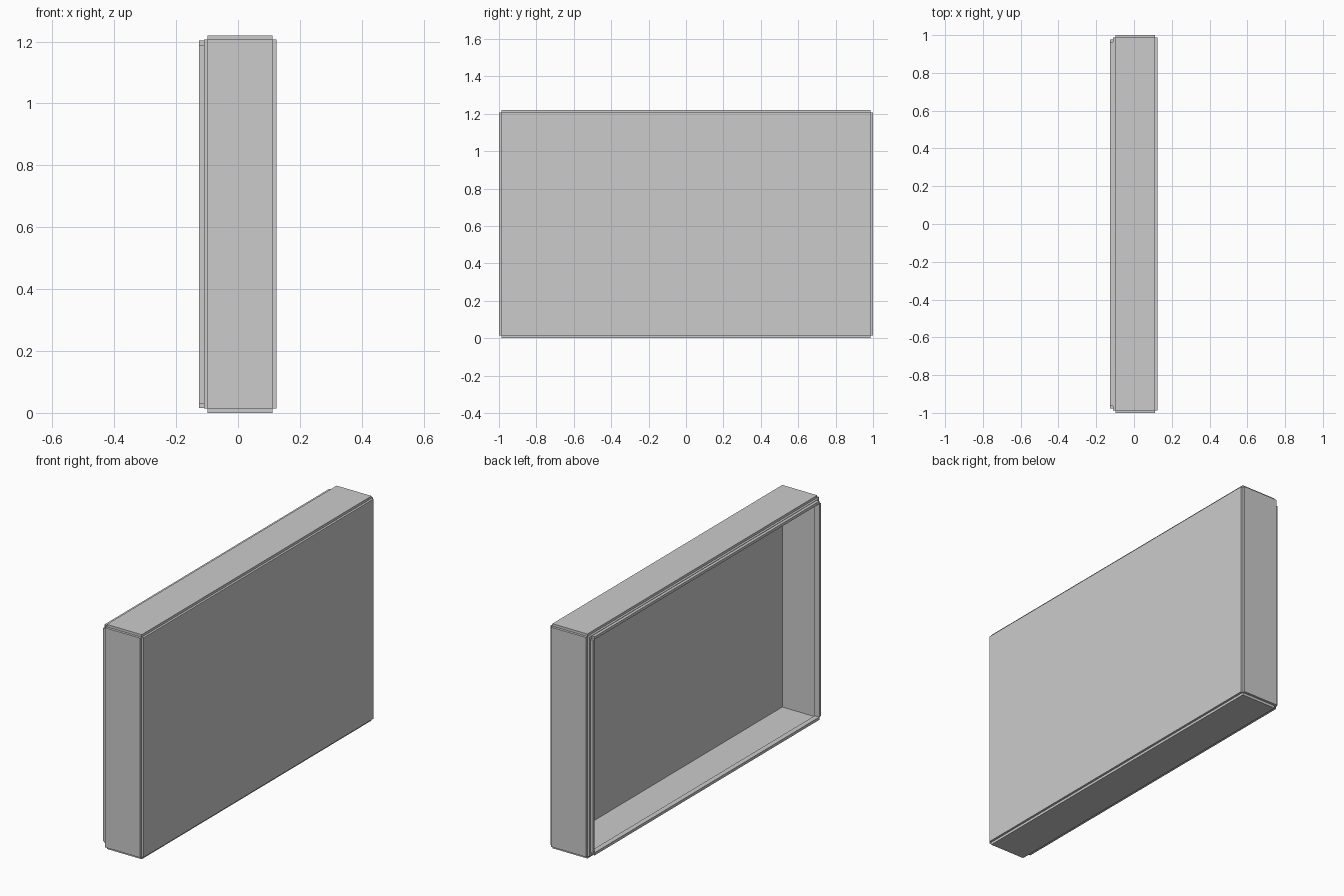
import bpy, bmesh

if "Cube" in bpy.data.objects:
    bpy.data.objects.remove(bpy.data.objects["Cube"])

MID_Z = 0.61
T = 0.0135          # panel thickness
Y, H = 1.0, 0.61    # half width and half height
CY, CH = Y - T, H - T
OY, OH = 0.964, 0.579   # half size of the opening


def finish(name, bm):
    bmesh.ops.recalc_face_normals(bm, faces=bm.faces)
    mesh = bpy.data.meshes.new(name)
    bm.to_mesh(mesh)
    bm.free()
    obj = bpy.data.objects.new(name, mesh)
    bpy.context.collection.objects.link(obj)


def box(name, x, y, z):
    """Box from (min, max) ranges; z is measured from the middle height."""
    bm = bmesh.new()
    bmesh.ops.create_cube(bm, size=1)
    for v in bm.verts:
        v.co = [r[0] if c < 0 else r[1] for c, r in zip(v.co, (x, y, z))]
        v.co.z += MID_Z
    finish(name, bm)


def ring(name, x, outer, inner):
    """Rectangular picture-frame ring."""
    bm = bmesh.new()
    loops = []
    for px, (a, b) in ((x[0], outer), (x[0], inner), (x[1], inner), (x[1], outer)):
        loops.append([bm.verts.new((px, s * a, MID_Z + t * b))
                      for s, t in ((1, 1), (-1, 1), (-1, -1), (1, -1))])
    for k in range(4):
        a, b = loops[k], loops[(k + 1) % 4]
        for i in range(4):
            j = (i + 1) % 4
            bm.faces.new((a[i], a[j], b[j], b[i]))
    finish(name, bm)


def span(s, inner, outer):
    return sorted((s * inner, s * outer))


def four_sides(name, x, inner, outer):
    """Two side boards and top/bottom boards with open stepped corners."""
    (iy, ih), (oy, oh) = inner, outer
    for s, side, level in ((1, "left", "top"), (-1, "right", "bottom")):
        box(f"{name}_{side}", x, span(s, iy, oy), (-ih, ih))
        box(f"{name}_{level}", x, (-iy, iy), span(s, ih, oh))


# large back panel and the four walls around the cavity
box("back_panel", (0.112, 0.124), (-CY, CY), (-CH, CH))
four_sides("wall", (-0.098, 0.112), (CY, CH), (Y, H))

# front frame and the thin raised rim round the opening
ring("front_frame", (-0.110, -0.098), (CY, CH), (OY, OH))
four_sides("rim", (-0.126, -0.110), (OY, OH), (0.977, 0.594))
